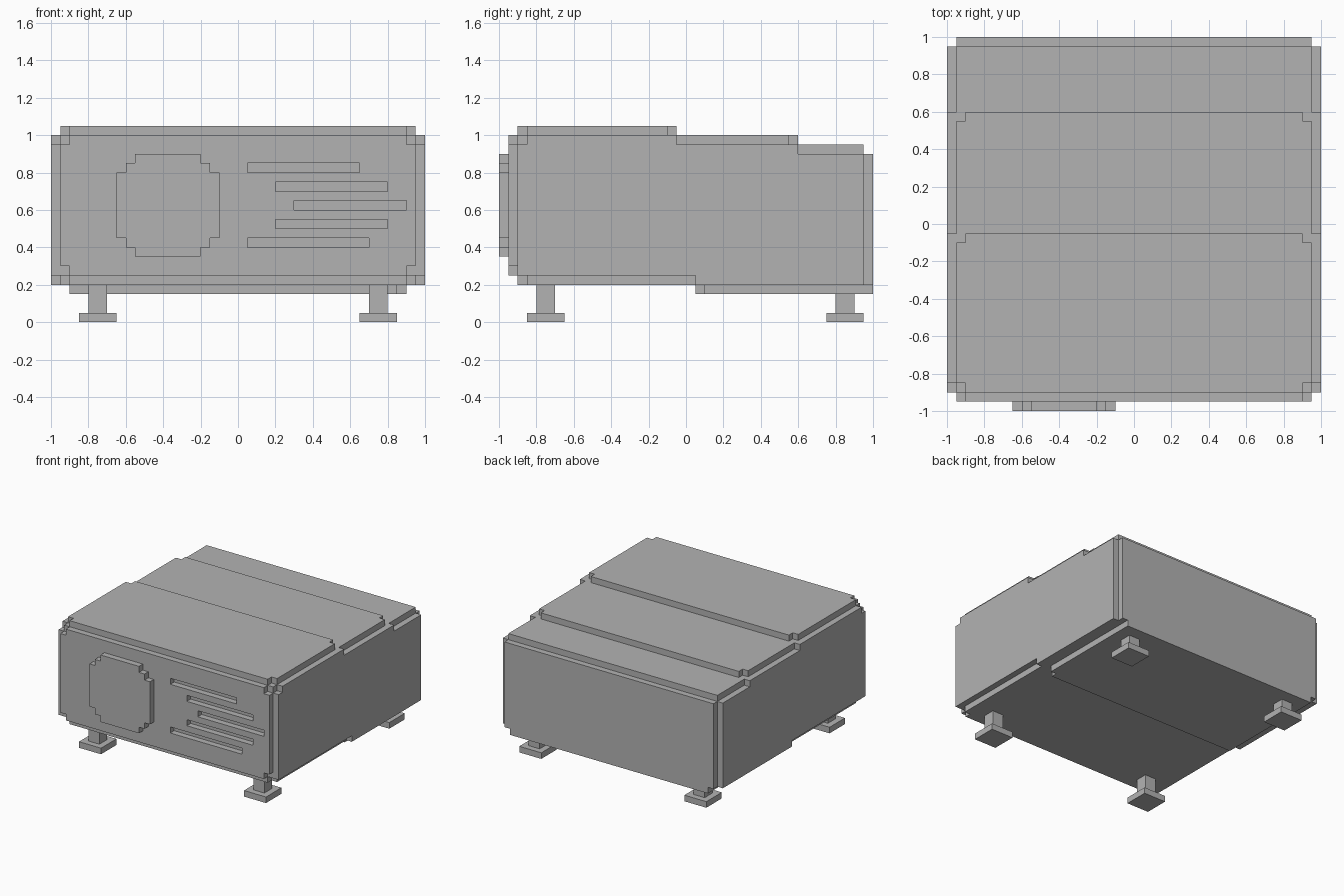
import bpy
import bmesh
from mathutils import Vector

cube = bpy.data.objects.get("Cube")
if cube:
    bpy.data.objects.remove(cube, do_unlink=True)

U = 0.05  # step size of the blocky style

grey = bpy.data.materials.new("plain grey")
grey.use_nodes = True
GREY = (0.45, 0.45, 0.45, 1)
grey.diffuse_color = GREY
grey.node_tree.nodes["Principled BSDF"].inputs["Base Color"].default_value = GREY


def place(axis, a, b, d):
    """Outline point (a, b) at depth d along the axis."""
    return {"x": (d, a, b), "y": (a, d, b), "z": (a, b, d)}[axis]


def prism(name, axis, outline, lo, hi):
    """Extrude a closed outline along an axis."""
    bm = bmesh.new()
    face = bm.faces.new([bm.verts.new(place(axis, a, b, lo)) for a, b in outline])
    moved = bmesh.ops.extrude_face_region(bm, geom=[face], use_keep_orig=True)
    verts = [g for g in moved["geom"] if isinstance(g, bmesh.types.BMVert)]
    bmesh.ops.translate(bm, verts=verts, vec=Vector(place(axis, 0, 0, hi - lo)))
    bmesh.ops.recalc_face_normals(bm, faces=bm.faces)
    mesh = bpy.data.meshes.new(name)
    bm.to_mesh(mesh)
    bm.free()
    mesh.materials.append(grey)
    obj = bpy.data.objects.new(name, mesh)
    bpy.context.collection.objects.link(obj)
    return obj


def stepped_rect(a0, a1, b0, b1, corners=(1, 1, 1, 1)):
    """Rectangle with stepped corners, counter-clockwise from low a, low b."""
    pts = []
    spots = ((a0, b0, 1, 1), (a1, b0, -1, 1), (a1, b1, -1, -1), (a0, b1, 1, -1))
    for i, ((a, b, sa, sb), n) in enumerate(zip(spots, corners)):
        stairs = [(a, b + sb * n * U)]
        for k in range(n):
            stairs += [(a + sa * (k + 1) * U, b + sb * (n - k) * U),
                       (a + sa * (k + 1) * U, b + sb * (n - k - 1) * U)]
        pts += stairs if i % 2 == 0 else stairs[::-1]
    return pts


def box(name, x0, x1, y0, y1, z0, z1):
    return prism(name, "z", stepped_rect(x0, x1, y0, y1, (0, 0, 0, 0)), z0, z1)


# Body core with a stepped side profile
lower_and_back = [(-.9, .25), (.05, .25), (.05, .2), (.95, .2), (.95, .9),
                  (.6, .9), (.6, .95), (-.05, .95), (-.05, 1)]
prism("body_core", "x", lower_and_back + [(-.9, 1)], -.95, .95)

# Side panels share the profile, with a stepped upper front corner
panel = lower_and_back + [(-.85, 1), (-.85, .95), (-.9, .95)]
prism("left_side_panel", "x", panel, .95, 1)
prism("right_side_panel", "x", panel, -1, -.95)

# Three descending roof tiers
prism("roof_front", "z", stepped_rect(-.95, .95, -.9, -.05), 1, 1.05)
prism("roof_middle", "z", stepped_rect(-.95, .95, -.05, .6, (0, 0, 1, 1)), .95, 1)
box("roof_back", -.95, .95, .6, .95, .9, .95)

# Underside and back panels
prism("base_front", "z", stepped_rect(-.95, .95, -.9, .05, (1, 1, 0, 0)), .2, .25)
prism("base_back", "z", stepped_rect(-.9, .9, .05, .95, (0, 1, 0, 0)), .15, .2)
back = [(-.9, .15), (.9, .15), (.9, .2), (.95, .2), (.95, .9),
        (-.95, .9), (-.95, .2), (-.9, .2)]
prism("back_panel", "y", back, .95, 1)

# Front panel with vent slots cut through to the core
front = prism("front_panel", "y", stepped_rect(-.95, .95, .25, 1), -.95, -.9)
slots = [(.05, .65, .8), (.2, .8, .7), (.3, .9, .6), (.2, .8, .5), (.05, .7, .4)]
for x0, x1, z in slots:
    cutter = box("slot_cutter", x0, x1, -1, -.85, z, z + U)
    mod = front.modifiers.new("slot", "BOOLEAN")
    mod.operation = "DIFFERENCE"
    mod.solver = "EXACT"
    mod.object = cutter
    bpy.context.view_layer.objects.active = front
    bpy.ops.object.modifier_apply(modifier=mod.name)
    bpy.data.objects.remove(cutter, do_unlink=True)

# Raised round plate on the front
prism("round_plate", "y", stepped_rect(-.65, -.1, .35, .9, (2, 2, 2, 2)), -1, -.95)

# Four feet: a post on a wide pad
for side, x in (("left", .75), ("right", -.75)):
    for end, y, top in (("front", -.75, .2), ("back", .85, .15)):
        box(f"{end}_{side}_post", x - U, x + U, y - U, y + U, U, top)
        box(f"{end}_{side}_pad", x - 2 * U, x + 2 * U, y - 2 * U, y + 2 * U, 0, U)
